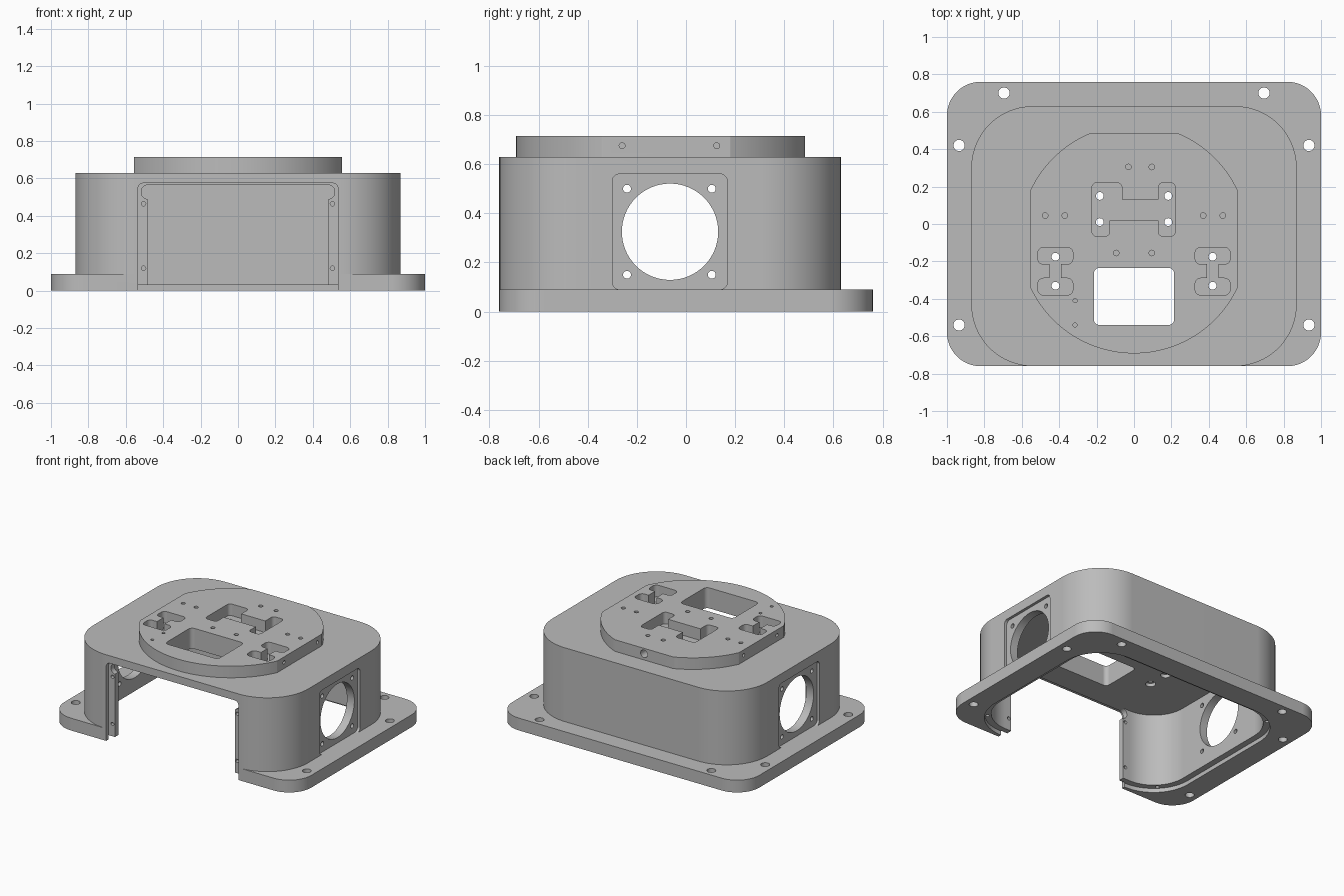
import bpy, bmesh, math

old = bpy.data.objects.get("Cube")
if old:
    bpy.data.objects.remove(old, do_unlink=True)

grey = bpy.data.materials.new("plain grey")
grey.use_nodes = True
grey.diffuse_color = (0.5, 0.5, 0.5, 1)
grey.node_tree.nodes["Principled BSDF"].inputs["Base Color"].default_value = (0.5, 0.5, 0.5, 1)


def rounded(u0, u1, v0, v1, r, steps=8):
    """Outline of a rectangle with round corners."""
    pts = []
    corners = [(u1 - r, v1 - r), (u0 + r, v1 - r), (u0 + r, v0 + r), (u1 - r, v0 + r)]
    for i, (cu, cv) in enumerate(corners):
        for k in range(steps + 1):
            a = (i + k / steps) * math.pi / 2
            pts.append((cu + r * math.cos(a), cv + r * math.sin(a)))
    return pts


def circle(u, v, r, n=24):
    return [(u + r * math.cos(math.tau * k / n), v + r * math.sin(math.tau * k / n)) for k in range(n)]


def prism(name, outline, lo, hi, axis="z"):
    """Extrude a flat outline along an axis."""
    place = {"z": lambda u, v, w: (u, v, w),
             "y": lambda u, v, w: (u, w, v),
             "x": lambda u, v, w: (w, u, v)}[axis]
    bm = bmesh.new()
    low = [bm.verts.new(place(u, v, lo)) for u, v in outline]
    high = [bm.verts.new(place(u, v, hi)) for u, v in outline]
    bm.faces.new(low)
    bm.faces.new(high)
    n = len(outline)
    for i in range(n):
        j = (i + 1) % n
        bm.faces.new((low[i], low[j], high[j], high[i]))
    bmesh.ops.recalc_face_normals(bm, faces=bm.faces)
    mesh = bpy.data.meshes.new(name)
    bm.to_mesh(mesh)
    bm.free()
    mesh.materials.append(grey)
    obj = bpy.data.objects.new(name, mesh)
    bpy.context.collection.objects.link(obj)
    return obj


def activate(obj):
    bpy.ops.object.select_all(action="DESELECT")
    obj.select_set(True)
    bpy.context.view_layer.objects.active = obj


def combine(target, tool, operation="DIFFERENCE"):
    activate(target)
    mod = target.modifiers.new("boolean", "BOOLEAN")
    mod.operation = operation
    mod.solver = "EXACT"
    mod.object = tool
    bpy.ops.object.modifier_apply(modifier=mod.name)
    bpy.data.objects.remove(tool, do_unlink=True)


def cut(target, outline, lo, hi, axis="z"):
    tool = prism("cutter", outline, lo, hi, axis)
    tool.hide_render = True
    combine(target, tool)


# Housing: mounting flange fused with the tall rounded body
housing = prism("housing", rounded(-0.87, 0.87, -0.76, 0.63, 0.33, 20), 0, 0.63)
flange = prism("flange", rounded(-1, 1, -0.76, 0.76, 0.18, 12), 0, 0.09)
combine(housing, flange, "UNION")

# Hollow interior and shallow cover ledge underneath
cut(housing, rounded(-0.79, 0.79, -0.69, 0.55, 0.25, 16), -0.1, 0.565)
cut(housing, rounded(-0.835, 0.835, -0.735, 0.595, 0.295, 16), -0.1, 0.03)

# Front opening: panel recess, doorway and widened top slot
cut(housing, rounded(-0.535, 0.535, -0.3, 0.575, 0.03), -0.9, -0.73, "y")
cut(housing, rounded(-0.485, 0.485, -0.3, 0.565, 0.01), -0.9, -0.6, "y")
cut(housing, rounded(-0.517, 0.517, 0.49, 0.565, 0.035), -0.9, -0.6, "y")

# Round side openings with square recesses and screw holes
cut(housing, circle(-0.065, 0.325, 0.196, 64), -1.2, 1.2, "x")
for y in (-0.24, 0.105):
    for z in (0.15, 0.5):
        cut(housing, circle(y, z, 0.016), -1.2, 1.2, "x")

for s in (-1, 1):
    lo, hi = sorted((s * 0.85, s * 1.1))
    cut(housing, rounded(-0.3, 0.168, 0.09, 0.56, 0.03), lo, hi, "x")
    # Front jamb screw holes
    for z in (0.12, 0.465):
        cut(housing, circle(s * 0.505, z, 0.012, 16), -0.8, -0.6, "y")
    # Flange bolt holes
    for x, y in ((0.695, 0.7), (0.935, 0.42), (0.935, -0.54)):
        cut(housing, circle(s * x, y, 0.03), -0.1, 0.2)
    # Cover screw holes in the ledge corners
    for y in (0.495, -0.635):
        cut(housing, circle(s * 0.735, y, 0.013, 16), -0.1, 0.07)

# Turret plate: disc trimmed flat at the back and both sides
turret = prism("turret_plate", circle(0, -0.08, 0.612, 128), 0.63, 0.715)
trim = prism("trim", [(-0.555, -1), (0.555, -1), (0.555, 0.485), (-0.555, 0.485)], 0.5, 0.8)
combine(turret, trim, "INTERSECT")

# Rectangular opening through plate and roof
for part in (turret, housing):
    cut(part, rounded(-0.215, 0.215, -0.54, -0.235, 0.03), 0.5, 0.8)

# Central branching pocket
cut(turret, rounded(-0.2, 0.2, 0.02, 0.13, 0.005), 0.6, 0.8)
for x0, x1, y0 in ((-0.225, -0.065, 0.02), (-0.225, -0.13, -0.065), (0.13, 0.22, -0.065)):
    cut(turret, rounded(x0, x1, y0, 0.22, 0.025), 0.6, 0.8)

for s in (-1, 1):
    # I-shaped side pockets
    for u0, u1, y0, y1, r in ((0.327, 0.514, -0.215, -0.125, 0.03),
                              (0.327, 0.514, -0.38, -0.29, 0.03),
                              (0.39, 0.453, -0.33, -0.17, 0.005)):
        x0, x1 = sorted((s * u0, s * u1))
        cut(turret, rounded(x0, x1, y0, y1, r), 0.6, 0.8)
    # Through holes in the pocket floors, counterbored from below
    for x, y in ((0.183, 0.15), (0.183, 0.01), (0.42, -0.175), (0.42, -0.33)):
        cut(housing, circle(s * x, y, 0.021), 0.5, 0.8)
        cut(housing, circle(s * x, y, 0.034), 0.5, 0.59)
    # Small blind holes on top and on the flat sides
    for x, y in ((0.37, 0.045), (0.475, 0.045), (0.095, -0.155)):
        cut(turret, circle(s * x, y, 0.015, 16), 0.65, 0.8)
    lo, hi = sorted((s * 0.48, s * 0.7))
    for y in (-0.26, 0.125):
        cut(turret, circle(y, 0.675, 0.012, 16), lo, hi, "x")

for x, y, r in ((-0.03, 0.305, 0.015), (0.095, 0.305, 0.015),
                (-0.315, -0.41, 0.011), (-0.315, -0.54, 0.011)):
    cut(turret, circle(x, y, r, 16), 0.65, 0.8)

# Back hole in the plate rim
cut(turret, circle(0, 0.675, 0.028), 0.4, 0.6, "y")

# Smooth curves while keeping machined edges crisp
for part in (housing, turret):
    activate(part)
    bpy.ops.object.shade_smooth_by_angle(angle=math.radians(30))
    weighted = part.modifiers.new("weighted normals", "WEIGHTED_NORMAL")
    weighted.keep_sharp = True
